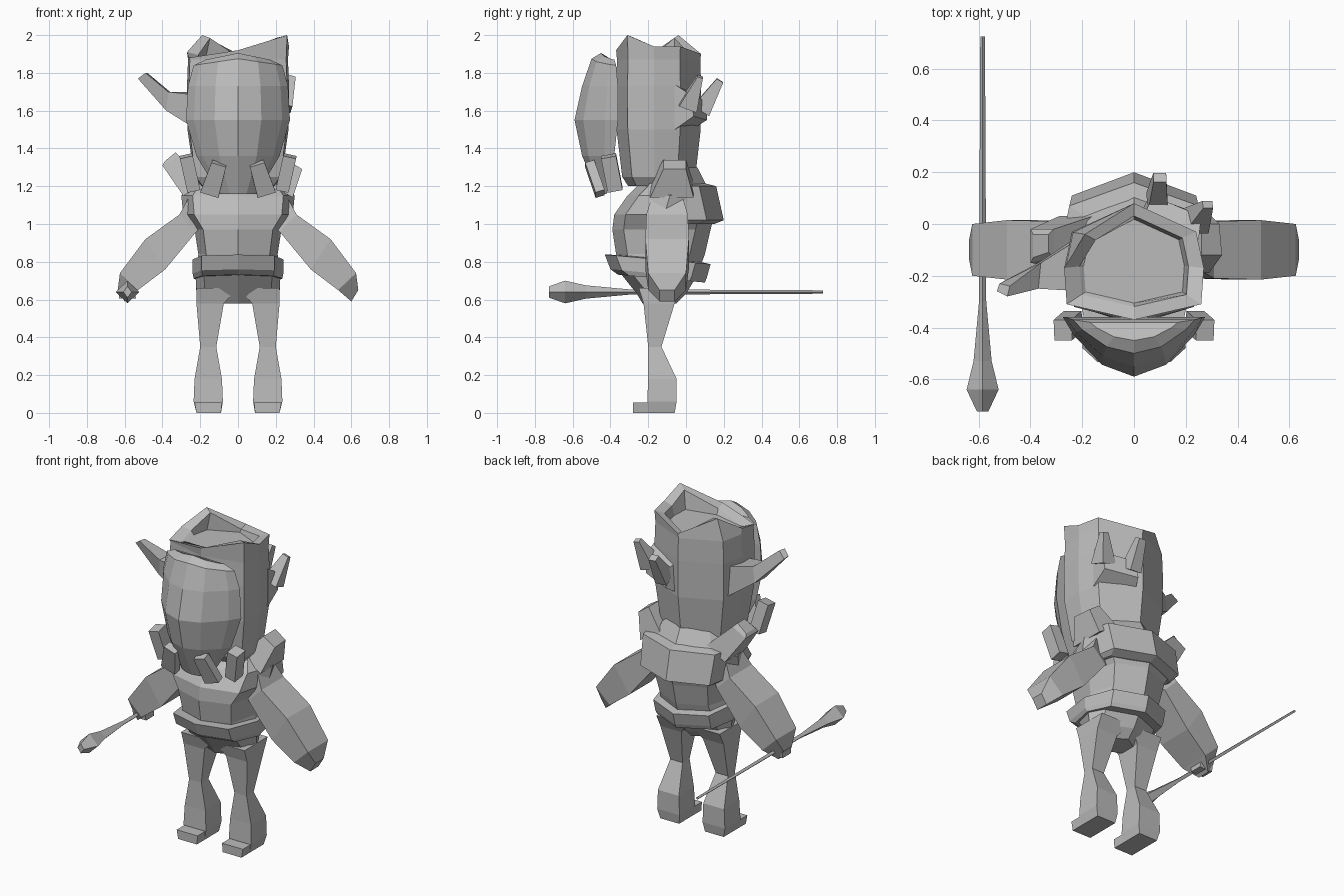
import bpy
from mathutils import Vector

grey = bpy.data.materials.new("plain grey")
grey.diffuse_color = (0.5, 0.5, 0.5, 1)


def loft(name, rings, flip=False):
    """Closed shape through rings of equal point count; flip mirrors it in x."""
    n = len(rings[0])
    verts = [(-p[0] if flip else p[0], p[1], p[2]) for r in rings for p in r]
    faces = [list(range(n)), list(range((len(rings) - 1) * n, len(rings) * n))]
    for k in range(len(rings) - 1):
        for i in range(n):
            j = (i + 1) % n
            faces.append([k * n + i, k * n + j, k * n + n + j, k * n + n + i])
    me = bpy.data.meshes.new(name)
    me.from_pydata(verts, [], faces)
    ob = bpy.data.objects.new(name, me)
    bpy.context.collection.objects.link(ob)
    me.materials.append(grey)
    # consistent outward normals
    import bmesh
    bm = bmesh.new()
    bm.from_mesh(me)
    bmesh.ops.recalc_face_normals(bm, faces=bm.faces[:])
    bm.to_mesh(me)
    bm.free()
    return ob


def body_ring(z, w, yf, yb, tilt=0.0):
    """Eight sided body section, pointed at front and back."""
    half = [(0.8 * w, yf + 0.06), (w, (yf + yb) / 2), (0.8 * w, yb - 0.08)]
    pts = [(0, yf)] + half + [(0, yb)] + [(-x, y) for x, y in reversed(half)]
    return [(x, y, z - tilt * (y + 0.12)) for x, y in pts]


def rect(x0, x1, y0, y1, z):
    return [(x0, y0, z), (x1, y0, z), (x1, y1, z), (x0, y1, z)]


def spike(name, base, tip, s0, s1, flip=False):
    """Tapered four sided bar from base to tip; sizes are (width, depth)."""
    a, b = Vector(base), Vector(tip)
    d = (b - a).normalized()
    u = Vector((0, 1, 0)) if abs(d.y) < 0.7 else Vector((1, 0, 0))
    u = (u - d * u.dot(d)).normalized()
    v = d.cross(u)
    rings = [[tuple(c + v * s[0] * i + u * s[1] * j)
              for i, j in ((-1, -1), (1, -1), (1, 1), (-1, 1))]
             for c, s in ((a, s0), (b, s1))]
    return loft(name, rings, flip)


# torso, belt and upper jacket
loft("torso", [body_ring(*r) for r in (
    (0.58, 0.16, -0.23, -0.05), (0.63, 0.22, -0.26, 0.0),
    (0.73, 0.225, -0.34, 0.06), (0.84, 0.21, -0.37, 0.10),
    (0.97, 0.23, -0.39, 0.13), (1.05, 0.29, -0.38, 0.15),
    (1.15, 0.30, -0.31, 0.14), (1.20, 0.26, -0.26, 0.11),
    (1.30, 0.18, -0.23, 0.06))])
loft("belt", [body_ring(z, w, yf, yb, 0.09) for z, w, yf, yb in (
    (0.71, 0.235, -0.36, 0.10), (0.735, 0.24, -0.40, 0.11),
    (0.81, 0.24, -0.43, 0.13), (0.815, 0.21, -0.36, 0.09))])
loft("jacket_yoke", [
    [(x, y, z) for x, y in ((-w, -0.12), (w, -0.12), (w - 0.04, yb - 0.09),
                            (0, yb), (0.04 - w, yb - 0.09))]
    for z, w, yb in ((1.0, 0.26, 0.15), (1.02, 0.28, 0.20),
                     (1.20, 0.29, 0.16), (1.215, 0.2, 0.1))])

# collar flaps
loft("left_collar_flap", [
    [(-0.29, -0.17, 1.15), (-0.16, -0.17, 1.22), (-0.16, 0.03, 1.22), (-0.29, 0.03, 1.15)],
    [(-0.40, -0.15, 1.31), (-0.31, -0.13, 1.36), (-0.31, -0.02, 1.36), (-0.40, -0.02, 1.31)],
    [(-0.39, -0.13, 1.33), (-0.33, -0.11, 1.38), (-0.33, -0.04, 1.38), (-0.39, -0.04, 1.33)]])
loft("right_collar_flap", [
    [(0.29, -0.19, 1.14), (0.15, -0.19, 1.22), (0.15, 0.04, 1.22), (0.29, 0.04, 1.14)],
    [(0.34, -0.12, 1.29), (0.26, -0.12, 1.34), (0.26, 0.0, 1.34), (0.33, 0.0, 1.29)]])

# hood: outer wall, slanted open rim, sunken top
def hood_ring(z, s):
    o = [(0, 0.08), (0.24, -0.03), (0.27, -0.17), (0.26, -0.31), (0, -0.37)]
    pts = o + [(-x, y) for x, y in reversed(o[1:4])]
    return [(x * s, -0.14 + (y + 0.14) * s, z) for x, y in pts]

rim_z = [1.90, 1.94, 1.94, 2.0, 1.92, 1.88, 1.91, 2.0]
rim = [(x, y, z) for (x, y, _), z in zip(hood_ring(0, 1), rim_z)]
rim[7] = (-0.19, -0.04, 2.0)
inner = [(x * 0.78, -0.14 + (y + 0.14) * 0.78, z - 0.015) for x, y, z in rim]
floor = [(x, y, 1.87) for x, y, _ in hood_ring(0, 0.72)]
loft("hood", [hood_ring(1.20, 0.72), hood_ring(1.25, 0.86), hood_ring(1.50, 0.99),
              hood_ring(1.73, 1.0), hood_ring(1.87, 0.98), rim, inner, floor])

# face mask: rows of seven points with a flat back
rows = []
for z, w, yf, ye in ((1.16, 0.10, -0.46, -0.42), (1.36, 0.22, -0.55, -0.38),
                     (1.55, 0.275, -0.59, -0.36), (1.73, 0.265, -0.55, -0.36),
                     (1.84, 0.235, -0.50, -0.37), (1.87, 0.17, -0.45, -0.38)):
    k = yf - ye
    rows.append([(w * t, ye + k * f, z + (0.035 * (1 - abs(t)) if z > 1.8 else 0))
                 for t, f in ((-1, 0), (-0.85, 0.3), (-0.45, 0.8), (0, 1),
                              (0.45, 0.8), (0.85, 0.3), (1, 0))])
loft("face_mask", rows)

# hanging plates under the mask, arms, legs and feet in pairs
for flip, side in ((False, "right"), (True, "left")):
    spike(side + "_inner_plate", (0.15, -0.455, 1.16), (0.10, -0.51, 1.32),
          (0.05, 0.025), (0.04, 0.025), flip)
    spike(side + "_outer_plate", (0.235, -0.375, 1.18), (0.275, -0.41, 1.36),
          (0.035, 0.04), (0.035, 0.04), flip)
    arm = []
    for xo, zo, xi, zi, h in ((0.24, 1.18, 0.17, 1.0, 0.07), (0.31, 1.05, 0.22, 0.96, 0.11),
                              (0.49, 0.92, 0.385, 0.76, 0.115),
                              (0.625, 0.74, 0.53, 0.65, 0.10),
                              (0.637, 0.65, 0.60, 0.59, 0.04)):
        arm.append([(xo, -0.1 - h, zo), (xo, -0.1 + h, zo),
                    (xi, -0.1 + h, zi), (xi, -0.1 - h, zi)])
    loft(side + "_arm", arm, flip)
    loft(side + "_leg", [rect(*r) for r in (
        (0.09, 0.22, -0.20, -0.06, 0.0), (0.08, 0.235, -0.205, -0.05, 0.06),
        (0.085, 0.23, -0.20, -0.05, 0.18), (0.115, 0.20, -0.20, -0.13, 0.35),
        (0.075, 0.22, -0.225, -0.06, 0.58), (0.0, 0.22, -0.25, -0.02, 0.66))], flip)
    loft(side + "_foot", [rect(0.09, 0.22, -0.28, -0.15, 0),
                          rect(0.085, 0.23, -0.28, -0.15, 0.055)], flip)

# ears: one long on the left, a forked one at the back right
loft("left_ear", [
    [(-0.20, -0.26, 1.68), (-0.20, -0.05, 1.70), (-0.22, -0.05, 1.50), (-0.22, -0.24, 1.50)],
    [(-0.37, -0.25, 1.70), (-0.36, -0.15, 1.70), (-0.37, -0.15, 1.60), (-0.38, -0.24, 1.60)],
    [(-0.49, -0.28, 1.80), (-0.48, -0.24, 1.80), (-0.52, -0.23, 1.76), (-0.53, -0.26, 1.77)]])
loft("right_ear_base", [
    [(0.02, 0.03, 1.50), (0.25, -0.06, 1.50), (0.25, -0.06, 1.74), (0.04, 0.03, 1.70)],
    [(0.06, 0.11, 1.55), (0.25, 0.04, 1.57), (0.26, 0.03, 1.68), (0.07, 0.11, 1.65)]])
spike("right_ear_outer_tip", (0.235, 0.01, 1.62), (0.285, 0.075, 1.78), (0.05, 0.05), (0.02, 0.015))
spike("right_ear_inner_tip", (0.09, 0.08, 1.60), (0.10, 0.18, 1.76), (0.04, 0.05), (0.025, 0.02))

# staff with a diamond head, held level in the left hand
loft("staff", [
    [(-0.585 - w, y, 0.64), (-0.585, y, 0.64 - h), (-0.585 + w, y, 0.64), (-0.585, y, 0.64 + h)]
    for y, w, h in ((-0.725, 0.022, 0.03), (-0.64, 0.062, 0.06), (-0.53, 0.035, 0.035),
                    (-0.30, 0.014, 0.014), (0.725, 0.009, 0.009))])
loft("grip", [rect(-0.63, -0.54, -0.14, -0.06, 0.605), rect(-0.63, -0.55, -0.15, -0.05, 0.67)])
